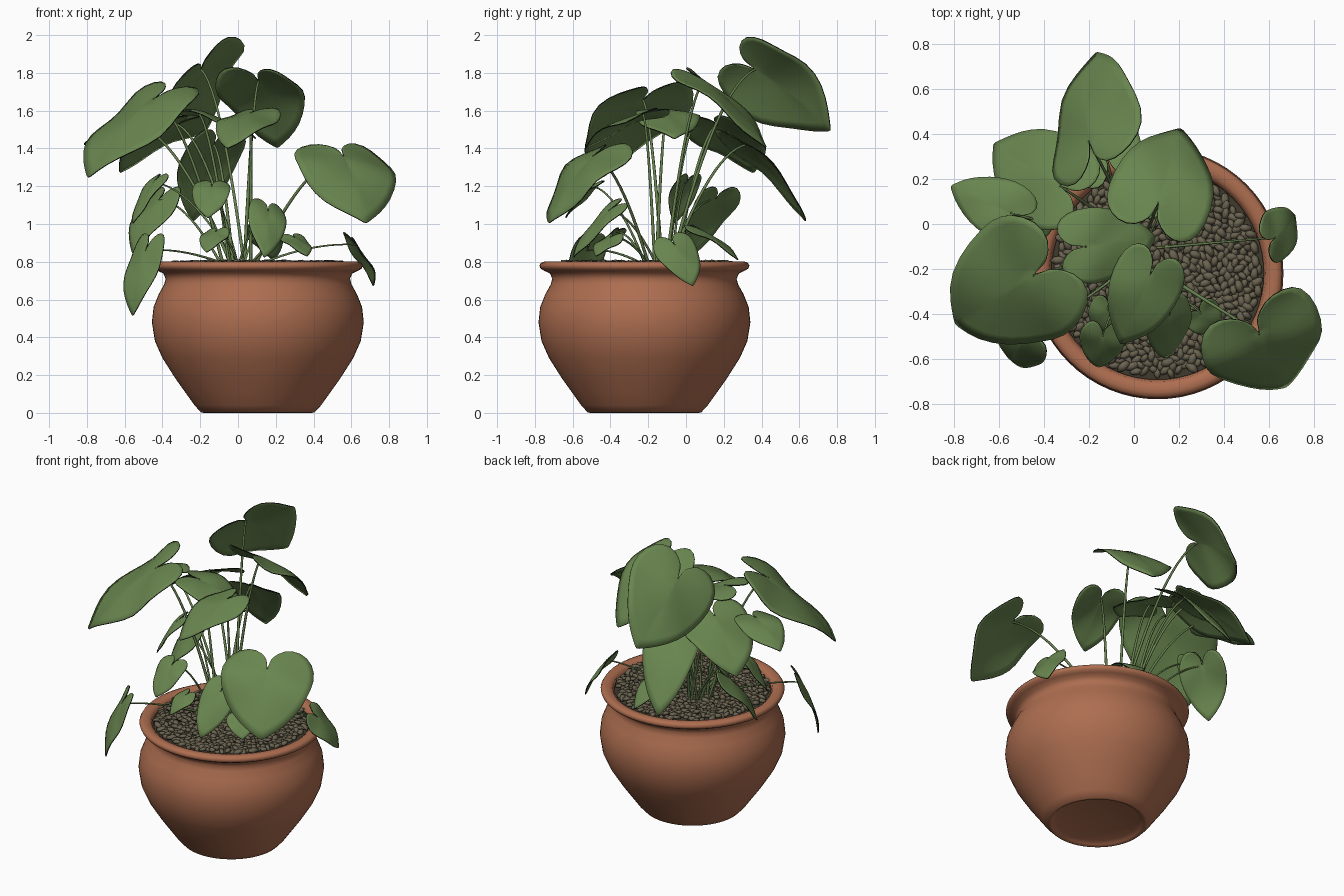
import bpy, bmesh, math, random
from mathutils import Vector, Matrix

random.seed(4)
cube = bpy.data.objects.get("Cube")
if cube:
    bpy.data.objects.remove(cube, do_unlink=True)


def material(name, rgb):
    mat = bpy.data.materials.new(name)
    mat.use_nodes = True
    mat.diffuse_color = (*rgb, 1)
    mat.node_tree.nodes["Principled BSDF"].inputs["Base Color"].default_value = (*rgb, 1)
    return mat


TERRACOTTA = material("terracotta", (.42, .155, .08))
LEAF = material("leaf green", (.14, .235, .078))
EDGE = material("dark leaf edge", (.012, .016, .008))
STEM = material("stem green", (.14, .225, .08))
PEBBLE = material("pebble brown", (.145, .124, .08))
SOIL = material("dark soil", (.05, .042, .027))

POT = Vector((.105, -.22, 0))
CROWN = Vector((.02, -.13, .76))


def finish(bm, name, mat, angle=40):
    mesh = bpy.data.meshes.new(name)
    bm.to_mesh(mesh)
    bm.free()
    mesh.materials.append(mat)
    obj = bpy.data.objects.new(name, mesh)
    bpy.context.collection.objects.link(obj)
    bpy.ops.object.select_all(action="DESELECT")
    obj.select_set(True)
    bpy.context.view_layer.objects.active = obj
    bpy.ops.object.shade_smooth_by_angle(angle=math.radians(angle))
    return obj


def lathe(name, profile, mat):
    bm = bmesh.new()
    verts = [bm.verts.new((r, 0, z)) for r, z in profile]
    edges = [bm.edges.new(pair) for pair in zip(verts, verts[1:])]
    bmesh.ops.spin(bm, geom=verts + edges, axis=(0, 0, 1), cent=(0, 0, 0),
                   steps=64, angle=math.tau, use_duplicate=False)
    bmesh.ops.remove_doubles(bm, verts=bm.verts, dist=.0005)
    bmesh.ops.recalc_face_normals(bm, faces=bm.faces)
    obj = finish(bm, name, mat, 60)
    obj.location = POT


# Pot with shallow hollow foot, round belly and rolled rim
lathe("pot", [(0, .02), (.25, .02), (.275, .008), (.285, 0), (.3, .002), (.335, .04),
              (.385, .11), (.435, .18), (.505, .29), (.545, .38), (.561, .48), (.552, .56),
              (.524, .63), (.496, .68), (.488, .71), (.5, .738), (.53, .752), (.55, .764),
              (.556, .78), (.548, .794), (.53, .801), (.5, .798), (.482, .785), (.474, .75),
              (.472, .7), (0, .7)], TERRACOTTA)
lathe("soil", [(0, .772), (.474, .772)], SOIL)

# Pebble bed on a sunflower spread
bm = bmesh.new()
COUNT = 680
for i in range(COUNT):
    radius = .455 * math.sqrt((i + .5) / COUNT)
    turn = i * 2.39996
    spot = POT + Vector((radius * math.cos(turn), radius * math.sin(turn),
                         .782 + random.uniform(-.006, .014)))
    size = random.uniform(.85, 1.2)
    matrix = (Matrix.Translation(spot)
              @ Matrix.Rotation(random.uniform(0, math.tau), 4, "Z")
              @ Matrix.Rotation(random.uniform(-.4, .4), 4, "Y")
              @ Matrix.Diagonal((.032 * size, .018 * size, .014 * size, 1)))
    bmesh.ops.create_icosphere(bm, subdivisions=1, radius=1, matrix=matrix)
finish(bm, "pebbles", PEBBLE, 80)

# Half outline of a heart leaf: along the midrib, out to the side
HALF = [(-.16, .03), (-.29, .14), (-.29, .32), (-.13, .46), (.12, .5),
        (.38, .45), (.64, .34), (.85, .17), (.95, .05)]
OUTLINE = HALF + [(1, 0)] + [(u, -v) for u, v in reversed(HALF)]
RINGS = 4


def leaf(name, base, tip, width, roll):
    chord = tip - base
    length = chord.length
    along = chord.normalized()
    side = along.cross(Vector((0, 0, 1))).normalized()
    side = Matrix.Rotation(-math.radians(roll), 3, along) @ side
    up = side.cross(along)
    phase = random.uniform(0, math.tau)

    def point(u, v):
        # Arched midrib, drooping margins and a gentle ripple
        arch = length * .25 * u * (1 - u) - width * .3 * v * v
        ripple = .15 * width * abs(v) * math.sin(7 * u + phase + 2 * v)
        return base + along * (u * length) + side * (v * width) + up * (arch + ripple)

    bm = bmesh.new()
    centre = bm.verts.new(point(0, 0))
    rings = [[bm.verts.new(point(u * k / RINGS, v * k / RINGS)) for u, v in OUTLINE]
             for k in range(1, RINGS + 1)]
    for j in range(len(OUTLINE) - 1):
        bm.faces.new((centre, rings[0][j + 1], rings[0][j]))
        for inner, outer in zip(rings, rings[1:]):
            bm.faces.new((inner[j], inner[j + 1], outer[j + 1], outer[j]))
    bmesh.ops.recalc_face_normals(bm, faces=bm.faces)
    obj = finish(bm, name, LEAF, 60)
    obj.data.materials.append(EDGE)
    smooth = obj.modifiers.new("smooth", "SUBSURF")
    smooth.levels = smooth.render_levels = 1
    # Thin blade with a dark rim
    thickness = obj.modifiers.new("thickness", "SOLIDIFY")
    thickness.thickness = .006
    thickness.material_offset_rim = 1


def stem(name, end, thick):
    # Stalk leans out from the crown, then arches over to the blade
    start = CROWN + Vector((random.uniform(-.05, .05), random.uniform(-.05, .05), 0))
    start += Vector((end.x - start.x, end.y - start.y, 0)) * .12
    bend = start.lerp(end, .55)
    bend.z = start.z + .9 * (end.z - start.z) + .03
    curve = bpy.data.curves.new(name, "CURVE")
    curve.dimensions = "3D"
    curve.bevel_depth = thick
    curve.bevel_resolution = 1
    curve.use_fill_caps = True
    spline = curve.splines.new("POLY")
    steps = 14
    spline.points.add(steps)
    for i, p in enumerate(spline.points):
        t = i / steps
        p.co = (*start.lerp(bend, t).lerp(bend.lerp(end, t), t), 1)
        p.radius = 1.2 - .5 * t
    curve.materials.append(STEM)
    obj = bpy.data.objects.new(name, curve)
    bpy.context.collection.objects.link(obj)


# Each leaf: stalk joint, tip, width, roll
UPPER = [
    ((-.2, .37, 1.82), (-.17, .77, 1.49), .57, 50),
    ((.11, .1, 1.76), (.21, .43, 1.4), .48, 0),
    ((-.45, -.23, 1.66), (-.8, -.45, 1.24), .62, 5),
    ((-.33, .17, 1.53), (-.63, .36, 1.27), .45, 0),
    ((.56, -.49, 1.36), (.68, -.73, 1), .58, 0),
    ((-.55, .05, 1.53), (-.82, .17, 1.42), .28, 0),
    ((.07, -.23, 1.59), (-.06, -.54, 1.4), .33, 0),
    ((-.22, -.1, 1.6), (.1, -.06, 1.45), .35, 0),
    ((-.13, .32, 1.42), (-.24, .64, 1.01), .35, 0),
]
LOWER = [
    ((.63, -.06, .89), (.72, .04, .67), .24, -28),
    ((-.42, .15, 1.13), (-.56, .04, .84), .3, 0),
    ((-.49, -.53, .86), (-.56, -.6, .51), .25, 0),
    ((-.14, -.5, 1.2), (-.16, -.64, 1.03), .21, 0),
    ((.16, -.41, 1.07), (.14, -.6, .82), .22, 25),
    ((-.12, -.38, .96), (-.17, -.48, .85), .16, 0),
    ((.3, -.4, .93), (.37, -.48, .83), .18, 0),
    ((.13, .08, .97), (.19, .28, .81), .2, 0),
    ((-.45, .0, 1.22), (-.56, -.06, 1), .17, 0),
]
for tier, thick, rows in (("upper", .008, UPPER), ("lower", .006, LOWER)):
    for n, (base, tip, width, roll) in enumerate(rows, 1):
        leaf(f"{tier}_leaf_{n}", Vector(base), Vector(tip), width, roll)
        stem(f"{tier}_stem_{n}", Vector(base), thick)
